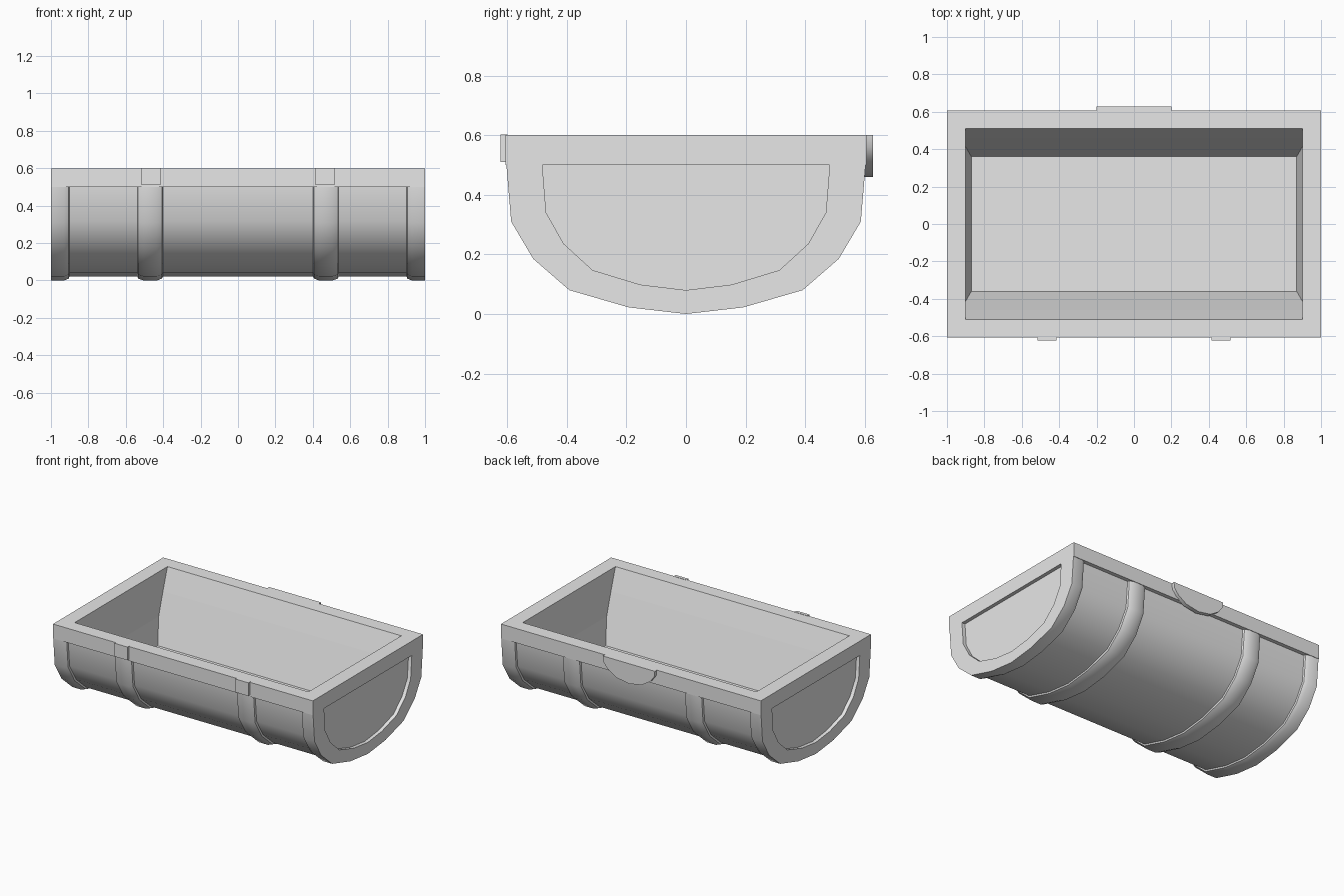
import bpy
import math

cube = bpy.data.objects.get("Cube")
if cube:
    bpy.data.objects.remove(cube, do_unlink=True)

grey = bpy.data.materials.new("light_grey")
grey.use_nodes = True
grey.diffuse_color = (0.8, 0.8, 0.8, 1)
grey.node_tree.nodes["Principled BSDF"].inputs["Base Color"].default_value = (0.8, 0.8, 0.8, 1)

RIM_Z = 0.5      # underside of the rim
HALF = [(0.603, 0.5), (0.587, 0.31), (0.513, 0.185), (0.392, 0.08), (0.192, 0.022)]
PROFILE = [(-y, z) for y, z in HALF] + [(0, 0)] + HALF[::-1]


def make(name, verts, faces, smooth=False):
    mesh = bpy.data.meshes.new(name)
    mesh.from_pydata(verts, [], faces)
    mesh.materials.append(grey)
    obj = bpy.data.objects.new(name, mesh)
    bpy.context.collection.objects.link(obj)
    if smooth:
        bpy.ops.object.select_all(action="DESELECT")
        obj.select_set(True)
        bpy.context.view_layer.objects.active = obj
        bpy.ops.object.shade_smooth_by_angle(angle=math.radians(40))
    return obj


def trough(name, sections, side=1, cap=False):
    """Half-round skin through sections of (x, width scale, depth scale)."""
    n = len(PROFILE)
    verts = [(side * x, y * sy, RIM_Z - (RIM_Z - z) * sz)
             for x, sy, sz in sections for y, z in PROFILE]
    faces = []
    for i in range(len(sections) - 1):
        for j in range(n - 1):
            a, b = i * n + j, (i + 1) * n + j
            faces.append((a, a + 1, b + 1, b))
    if cap:
        last = (len(sections) - 1) * n
        faces.append(tuple(range(last, last + n)))
    if side < 0:
        faces = [f[::-1] for f in faces]
    return make(name, verts, faces, True)


def prism(name, outline, y0, y1, smooth=False):
    """Plate with an (x, z) outline, counter-clockwise seen from the front."""
    n = len(outline)
    verts = [(x, y, z) for y in (y0, y1) for x, z in outline]
    faces = [tuple(range(n)), tuple(range(2 * n - 1, n - 1, -1))]
    for k in range(n):
        m = (k + 1) % n
        faces.append((k, k + n, m + n, m))
    return make(name, verts, faces, smooth)


# Rim and hollow interior, as stacked rectangles of (half x, half y, z)
rings = [(0.9, 0.48, 0.5), (1, 0.606, 0.5), (1, 0.606, 0.6), (0.9, 0.51, 0.6),
         (0.9, 0.46, 0.447), (0.9, 0.413, 0.29), (0.87, 0.36, 0.115)]
verts = [(sx * x, sy * y, z) for x, y, z in rings
         for sx, sy in ((-1, -1), (1, -1), (1, 1), (-1, 1))]
faces = []
for r in range(len(rings) - 1):
    for k in range(4):
        a, b = r * 4 + k, r * 4 + (k + 1) % 4
        faces.append((a, b, b + 4, a + 4))
last = len(verts) - 4
faces.append(tuple(range(last, last + 4)))
make("rim_and_interior", verts, faces)

# Outer body
trough("body", [(-0.96, 0.96, 0.96), (0.96, 0.96, 0.96)])

# Rounded bands around the body and the recessed end panels
for side, label in ((1, "left"), (-1, "right")):
    trough(label + "_end_band",
           [(0.9, 0.95, 0.95), (0.905, 0.98, 0.98), (0.93, 1, 1), (1, 1, 1),
            (1, 0.8, 0.84), (0.975, 0.8, 0.84)], side, cap=True)
    bump = [(-0.07, 0.95), (-0.064, 0.98), (-0.035, 1), (0.035, 1), (0.064, 0.98), (0.07, 0.95)]
    trough(label + "_middle_band", [(0.47 + dx, s, s) for dx, s in bump], side)

    # Small hinge plate on the front
    c = side * 0.465
    prism(label + "_hinge_plate",
          [(c - 0.05, 0.51), (c + 0.05, 0.51), (c + 0.05, 0.602), (c - 0.05, 0.602)],
          -0.622, -0.6)

# Half-round latch plate on the back
curve = [(0.2, 0.6), (0.195, 0.56), (0.165, 0.52), (0.1, 0.478)]
prism("latch_plate", [(-x, z) for x, z in curve] + [(0, 0.46)] + curve[::-1],
      0.6, 0.628, True)
